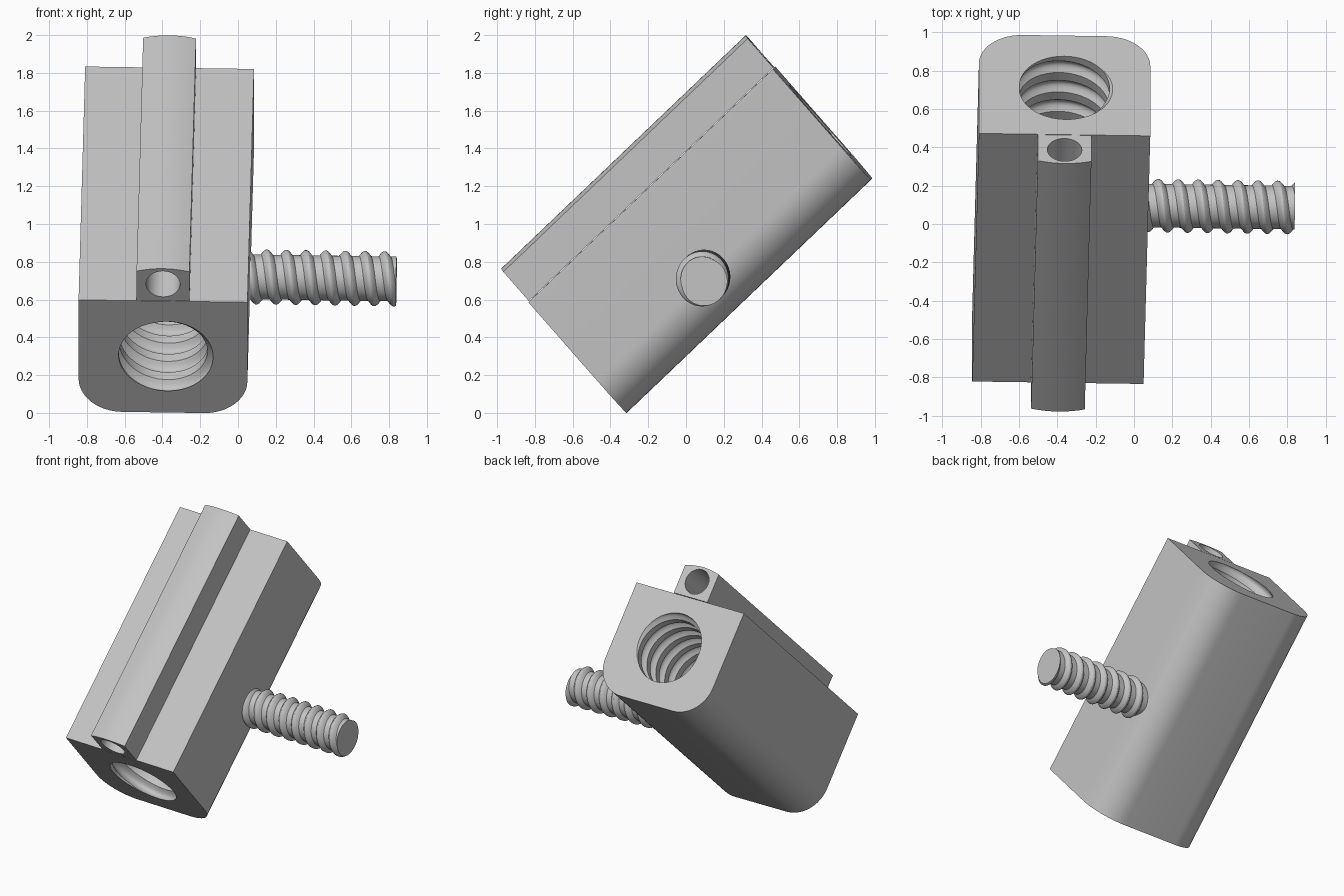
import bpy, bmesh
from math import pi, sin, cos, radians
from mathutils import Matrix, Vector

if "Cube" in bpy.data.objects:
    bpy.data.objects.remove(bpy.data.objects["Cube"])

# Block frame: columns are width, length and outward (rail side) directions
FRAME = Matrix(((1.0, 0.0195, 0.0, -0.397),
                (-0.0145, 0.723, -0.66, -0.828),
                (-0.0145, 0.690, 0.753, 0.592),
                (0, 0, 0, 1)))
LENGTH, HALF_W, DEPTH, CORNER = 1.79, 0.447, 0.783, 0.23

grey = bpy.data.materials.new("light_grey")
grey.use_nodes = True
colour = (0.55, 0.55, 0.55, 1)
grey.diffuse_color = colour
grey.node_tree.nodes["Principled BSDF"].inputs["Base Color"].default_value = colour


def finish(name, bm):
    """Turn a bmesh in block coordinates into an object."""
    bmesh.ops.recalc_face_normals(bm, faces=bm.faces)
    mesh = bpy.data.meshes.new(name)
    bm.to_mesh(mesh)
    bm.free()
    mesh.transform(FRAME)
    mesh.materials.append(grey)
    ob = bpy.data.objects.new(name, mesh)
    bpy.context.collection.objects.link(ob)
    return ob


def smooth(ob):
    for p in ob.data.polygons:
        p.use_smooth = True
    ob.data.set_sharp_from_angle(angle=radians(30))


def extrude_profile(name, points):
    """Run a width/height outline along the block's length."""
    bm = bmesh.new()
    face = bm.faces.new([bm.verts.new((x, 0, z)) for x, z in points])
    new = bmesh.ops.extrude_face_region(bm, geom=[face])["geom"]
    verts = [v for v in new if isinstance(v, bmesh.types.BMVert)]
    bmesh.ops.translate(bm, verts=verts, vec=(0, LENGTH, 0))
    return finish(name, bm)


def threaded_rod(name, root, crest, pitch, length, placement, seg=48):
    """Right-handed rod with a rounded helical ridge, cut flat at both ends."""
    bm = bmesh.new()
    steps = 7
    profile = [(0.0, root)] + [(0.4 + 0.6 * i / steps,
                                root + (crest - root) * sin(pi * i / steps))
                               for i in range(steps)]
    turns = int(length / pitch) + 3
    rows = [((k + ph) * pitch, r) for k in range(-2, turns) for ph, r in profile]
    n = len(profile)
    grid = []
    for z, r in rows:
        grid.append([bm.verts.new((r * cos(2 * pi * j / seg), r * sin(2 * pi * j / seg),
                                   z + pitch * j / seg)) for j in range(seg)])
    # The last column joins the first one a full turn further on
    for i in range(len(grid) - n - 1):
        for j in range(seg):
            a, b = grid[i], grid[i + 1]
            if j < seg - 1:
                quad = (a[j], a[j + 1], b[j + 1], b[j])
            else:
                quad = (a[j], grid[i + n][0], grid[i + n + 1][0], b[j])
            bm.faces.new(quad)
    for z, normal in ((0, (0, 0, -1)), (length, (0, 0, 1))):
        cut = bmesh.ops.bisect_plane(bm, geom=bm.verts[:] + bm.edges[:] + bm.faces[:],
                                     dist=1e-6, plane_co=(0, 0, z), plane_no=normal,
                                     clear_outer=True)
        rim = [e for e in cut["geom_cut"] if isinstance(e, bmesh.types.BMEdge)]
        bmesh.ops.edgeloop_fill(bm, edges=rim)
    bmesh.ops.transform(bm, matrix=placement, verts=bm.verts)
    return finish(name, bm)


def carve(ob, cutter):
    """Subtract the cutter and bake the result."""
    mod = ob.modifiers.new("bore", 'BOOLEAN')
    mod.operation, mod.solver, mod.object = 'DIFFERENCE', 'EXACT', cutter
    graph = bpy.context.evaluated_depsgraph_get()
    mesh = bpy.data.meshes.new_from_object(ob.evaluated_get(graph))
    ob.modifiers.clear()
    ob.data = mesh
    bpy.data.objects.remove(cutter)


along_length = Matrix.Rotation(-pi / 2, 4, 'X')
along_width = Matrix.Rotation(pi / 2, 4, 'Y')

# Main block: square rail side, two rounded edges on the far side
arc = [i * pi / 24 for i in range(13)]
right = [(HALF_W - CORNER + CORNER * cos(t), -DEPTH + CORNER - CORNER * sin(t)) for t in arc]
outline = [(HALF_W, 0)] + right + [(-x, z) for x, z in reversed(right)] + [(-HALF_W, 0)]
block = extrude_profile("main_block", outline)
bore = threaded_rod("bore_cutter", 0.235, 0.266, 0.14, LENGTH + 0.2,
                    Matrix.Translation((0, -0.1, -0.385)) @ along_length)
carve(block, bore)

# Rail with a slightly domed top and a plain through hole
dome = [(0.14 * (1 - i / 5), 0.228 - 0.02 * (1 - i / 5) ** 2) for i in range(11)]
rail = extrude_profile("top_rail", [(-0.14, 0.003), (0.14, 0.003)] + dome)
bm = bmesh.new()
bmesh.ops.create_cone(bm, cap_ends=True, segments=48, radius1=0.09, radius2=0.09,
                      depth=LENGTH + 0.2,
                      matrix=Matrix.Translation((0, LENGTH / 2, 0.12)) @ along_length)
carve(rail, finish("rail_hole_cutter", bm))

# Side screw
screw = threaded_rod("side_screw", 0.116, 0.143, 0.104, 0.80,
                     Matrix.Translation((0.42, 0.79, -0.545)) @ along_width)

for ob in (block, rail, screw):
    smooth(ob)
